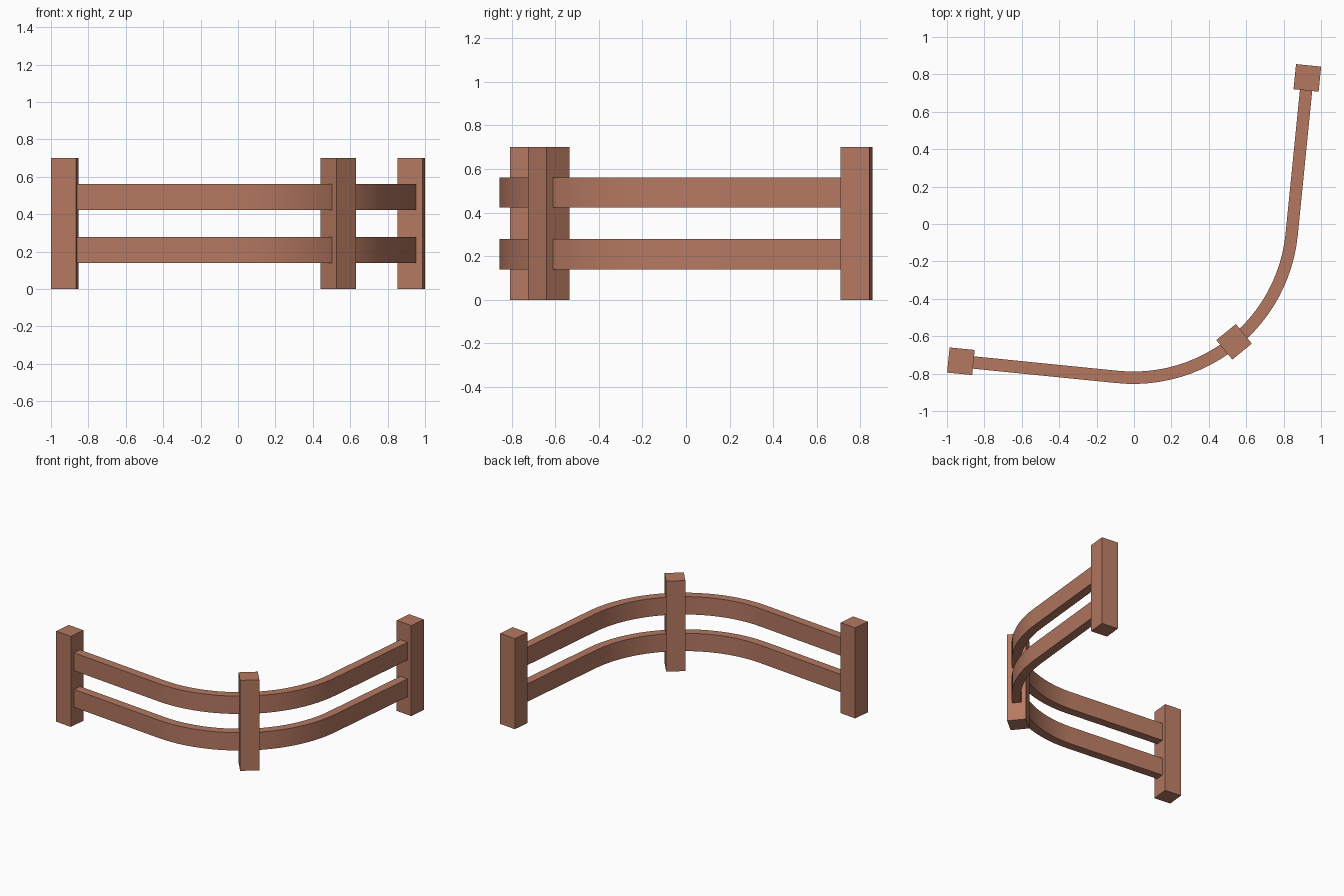
import bpy, bmesh, math
from mathutils import Vector

if "Cube" in bpy.data.objects:
    bpy.data.objects.remove(bpy.data.objects["Cube"])

TILT = math.radians(5.72)      # heading of the straight runs
R, RUN = 0.85, 0.842           # bend radius, straight length to post centre
C = Vector((-0.003, 0.028))    # bend centre
POST, HEIGHT = 0.135, 0.70
HALF_W = 0.033

wood = bpy.data.materials.new("reddish_brown_wood")
wood.diffuse_color = (0.46, 0.19, 0.12, 1)
wood.use_nodes = True
wood.node_tree.nodes["Principled BSDF"].inputs["Base Color"].default_value = wood.diffuse_color


def add_object(name, bm):
    bmesh.ops.recalc_face_normals(bm, faces=bm.faces)
    me = bpy.data.meshes.new(name)
    bm.to_mesh(me)
    bm.free()
    me.materials.append(wood)
    ob = bpy.data.objects.new(name, me)
    bpy.context.collection.objects.link(ob)
    return ob


def bend_point(a):
    """Centre-line point of the bend where the heading is a."""
    return C + R * Vector((math.sin(a), -math.cos(a)))


def heading(a):
    return Vector((math.cos(a), math.sin(a)))


A0, A1 = -TILT, math.pi / 2 - TILT
left = bend_point(A0) - RUN * heading(A0)
right = bend_point(A1) + RUN * heading(A1)


# Square posts, turned to follow the fence
def post(name, pos, ang):
    bm = bmesh.new()
    bmesh.ops.create_cube(bm, size=1)
    bmesh.ops.scale(bm, vec=(POST, POST, HEIGHT), verts=bm.verts)
    ob = add_object(name, bm)
    ob.location = (pos.x, pos.y, HEIGHT / 2)
    ob.rotation_euler.z = ang


post("left_end_post", left, A0)
post("middle_post", bend_point((A0 + A1) / 2), (A0 + A1) / 2)
post("right_end_post", right, A1)

# Rail path: straight, quarter bend, straight; ends sit inside the posts
SEGS = 24
path = [(left + 0.045 * heading(A0), A0)]
for i in range(SEGS + 1):
    a = A0 + (A1 - A0) * i / SEGS
    path.append((bend_point(a), a))
path.append((right - 0.045 * heading(A1), A1))


# Rectangular rails swept along the path
def rail(name, z0, z1):
    bm = bmesh.new()
    rings = []
    for p, a in path:
        side = Vector((-math.sin(a), math.cos(a))) * HALF_W
        rings.append([bm.verts.new((*(p + s * side), z))
                      for s, z in ((-1, z0), (1, z0), (1, z1), (-1, z1))])
    for r, q in zip(rings, rings[1:]):
        for k in range(4):
            n = (k + 1) % 4
            bm.faces.new((r[k], r[n], q[n], q[k]))
    bm.faces.new(rings[0])
    bm.faces.new(rings[-1])
    ob = add_object(name, bm)
    bpy.ops.object.select_all(action='DESELECT')
    ob.select_set(True)
    bpy.context.view_layer.objects.active = ob
    bpy.ops.object.shade_smooth_by_angle(angle=math.radians(30))


rail("lower_rail", 0.14, 0.278)
rail("upper_rail", 0.423, 0.561)
